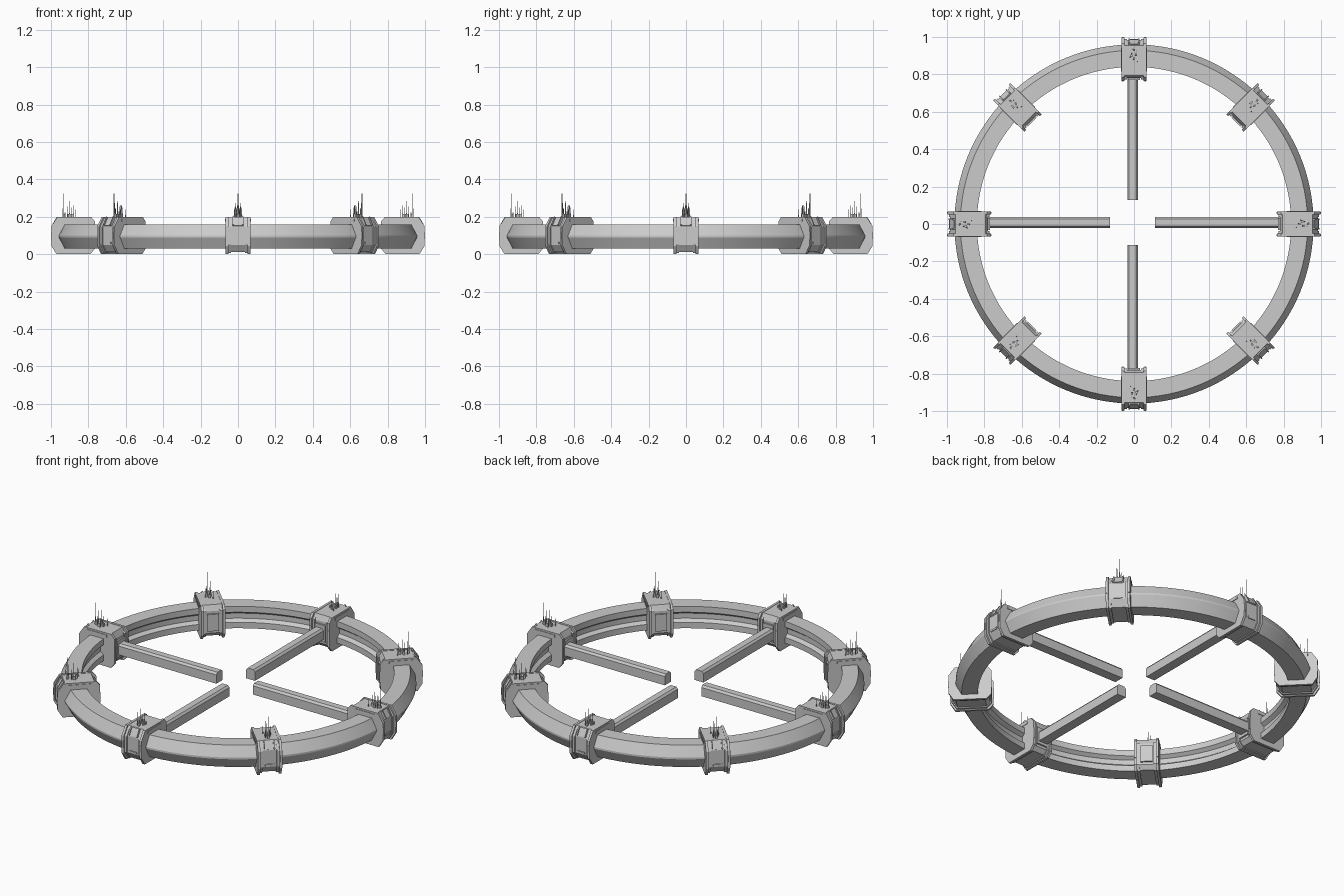
import bpy, bmesh, math
from mathutils import Matrix, Vector

if "Cube" in bpy.data.objects:
    bpy.data.objects.remove(bpy.data.objects["Cube"])


def new_object(name, bm):
    bmesh.ops.recalc_face_normals(bm, faces=bm.faces)
    me = bpy.data.meshes.new(name)
    bm.to_mesh(me)
    bm.free()
    ob = bpy.data.objects.new(name, me)
    bpy.context.collection.objects.link(ob)
    return ob


def add_prism(bm, profile, t0, t1):
    """Extrude an (r, z) profile sideways along the tangent (y) from t0 to t1."""
    a = [bm.verts.new((r, t0, z)) for r, z in profile]
    b = [bm.verts.new((r, t1, z)) for r, z in profile]
    n = len(profile)
    bm.faces.new(a)
    bm.faces.new(b[::-1])
    for i in range(n):
        j = (i + 1) % n
        bm.faces.new((a[i], b[i], b[j], a[j]))


def add_box(bm, centre, size, tilt=0.0):
    m = (Matrix.Translation(centre) @ Matrix.Rotation(tilt, 4, 'Y')
         @ Matrix.Diagonal((*size, 1)))
    bmesh.ops.create_cube(bm, size=1, matrix=m)


def add_rod(bm, r, t, z0, z1, rad, sides=6):
    m = Matrix.Translation((r, t, (z0 + z1) / 2))
    bmesh.ops.create_cone(bm, cap_ends=True, segments=sides, radius1=rad,
                          radius2=rad * 0.7, depth=z1 - z0, matrix=m)


# Main ring: ridged outside, grooved inside
ring_profile = [(0.84, 0.16), (0.928, 0.16), (0.96, 0.10), (0.96, 0.09), (0.928, 0.03),
                (0.84, 0.03), (0.84, 0.065), (0.86, 0.08), (0.86, 0.11), (0.84, 0.125)]
bm = bmesh.new()
SEG = 128
loops = []
for i in range(SEG):
    a = 2 * math.pi * i / SEG
    loops.append([bm.verts.new((r * math.cos(a), r * math.sin(a), z)) for r, z in ring_profile])
n = len(ring_profile)
for i in range(SEG):
    p, q = loops[i], loops[(i + 1) % SEG]
    for k in range(n):
        bm.faces.new((p[k], q[k], q[(k + 1) % n], p[(k + 1) % n]))
ring = new_object("main_ring", bm)
bpy.context.view_layer.objects.active = ring
ring.select_set(True)
bpy.ops.object.shade_smooth_by_angle(angle=math.radians(15))
ring.select_set(False)

# Pod body with raised clamp rims on both sides
core = [(0.795, 0.197), (0.955, 0.197), (0.983, 0.148), (0.983, 0.05), (0.958, 0.012),
        (0.80, 0.012), (0.78, 0.035), (0.78, 0.165)]
rim = [(0.785, 0.199), (0.965, 0.199), (0.998, 0.15), (0.998, 0.045), (0.97, 0.0),
       (0.79, 0.0), (0.765, 0.03), (0.765, 0.175)]
band = [(0.81, 0.19), (0.96, 0.19), (0.99, 0.146), (0.99, 0.052), (0.962, 0.006),
        (0.80, 0.006), (0.773, 0.034), (0.773, 0.168)]
bm = bmesh.new()
add_prism(bm, core, -0.055, 0.055)
body = new_object("pod_body", bm)
bm = bmesh.new()
for s in (-1, 1):
    add_prism(bm, rim, s * 0.052, s * 0.066)
    add_prism(bm, band, s * 0.038, s * 0.052)
rims = new_object("pod_clamp_rims", bm)

# Window housing on the sloped outer face, door on the inner face, side blocks
bm = bmesh.new()
tilt = math.atan2(0.049, 0.028)
add_box(bm, (0.970, 0, 0.173), (0.05, 0.056, 0.012), tilt)
for s in (-1, 1):
    add_box(bm, (0.975, s * 0.025, 0.176), (0.048, 0.008, 0.014), tilt)
    add_box(bm, (0.996, s * 0.059, 0.10), (0.008, 0.008, 0.04))
    add_box(bm, (0.766, s * 0.059, 0.10), (0.008, 0.008, 0.06))
    add_box(bm, (0.88, s * 0.066, 0.182), (0.13, 0.006, 0.014))
add_box(bm, (0.984, 0, 0.06), (0.008, 0.05, 0.012))
add_box(bm, (0.777, 0, 0.10), (0.014, 0.066, 0.10))
details = new_object("pod_window_and_panels", bm)

# Antenna cluster on the pod roof
bm = bmesh.new()
rods = [(0.935, 0.004, 0.325), (0.925, -0.012, 0.275), (0.912, 0.014, 0.255),
        (0.90, -0.008, 0.285), (0.892, 0.02, 0.25), (0.88, 0.002, 0.26),
        (0.87, -0.018, 0.24)]
for r, t, h in rods:
    add_rod(bm, r, t, 0.19, h, 0.0016)
    add_rod(bm, r, t, 0.19, 0.19 + (h - 0.19) * 0.4, 0.0034)
for r, t in ((0.93, 0.0), (0.905, -0.01), (0.90, 0.014), (0.885, 0.0)):
    add_box(bm, (r, t, 0.204), (0.012, 0.010, 0.022))
antennas = new_object("pod_antennas", bm)

# Repeat every pod part eight times round the ring
for part in (body, rims, details, antennas):
    for k in range(1, 8):
        copy = part.copy()
        copy.name = f"{part.name}_{k + 1}"
        copy.rotation_euler.z = k * math.pi / 4
        bpy.context.collection.objects.link(copy)

# Four spokes stopping short of the centre
spoke_section = [(-0.029, 0.066), (0.029, 0.066), (0.029, 0.118), (0.019, 0.13),
                 (-0.019, 0.13), (-0.029, 0.118)]
for k in range(4):
    bm = bmesh.new()
    add_prism(bm, spoke_section, -0.12, -0.79)
    spoke = new_object(f"spoke_{k + 1}", bm)
    spoke.rotation_euler.z = k * math.pi / 2
    spoke.location = Vector((-0.007, 0.008, 0))
